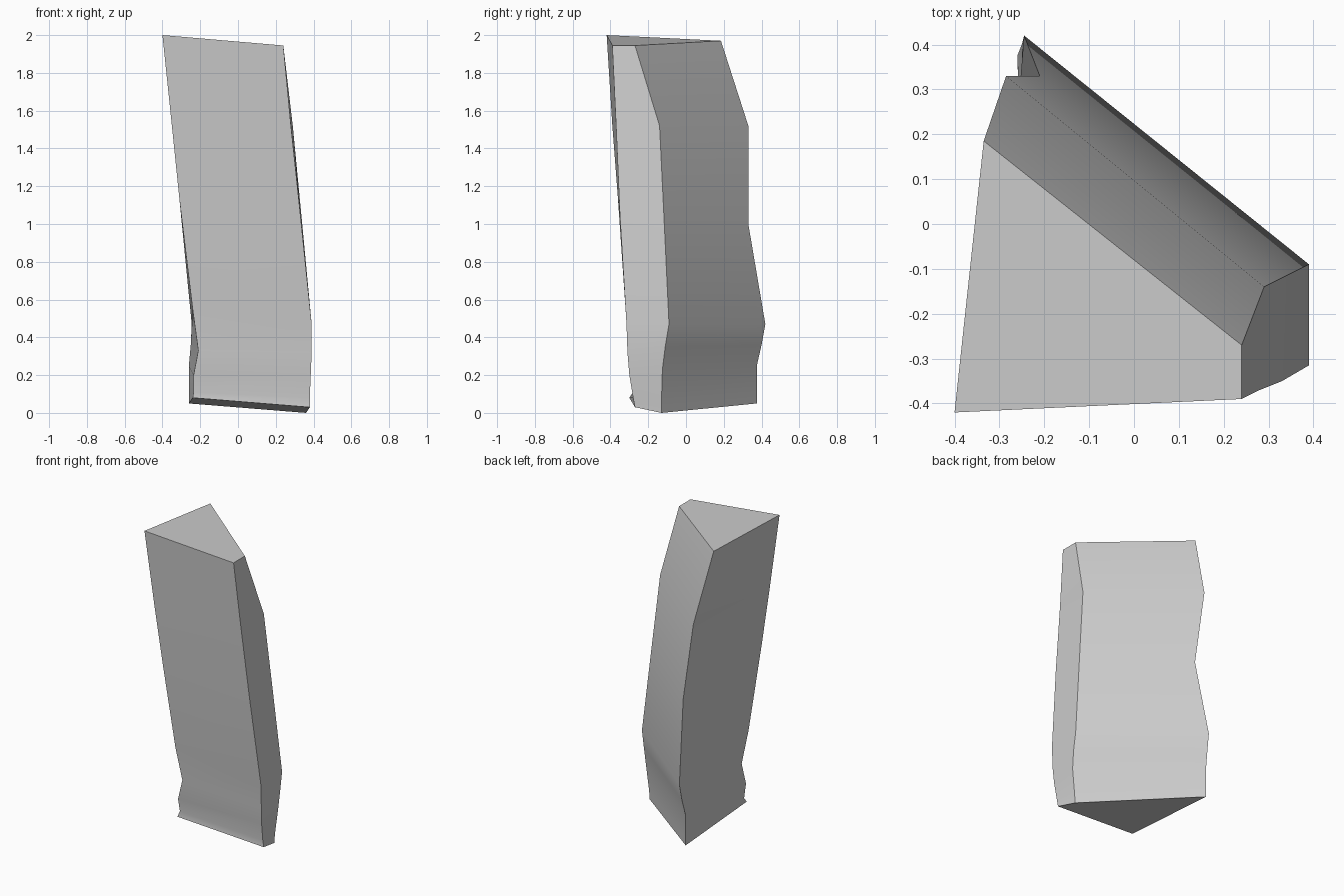
import bpy
import bmesh
import math

default_cube = bpy.data.objects.get("Cube")
if default_cube:
    bpy.data.objects.remove(default_cube, do_unlink=True)


def make_material(name, colour):
    material = bpy.data.materials.new(name)
    material.use_nodes = True
    material.diffuse_color = colour
    material.node_tree.nodes["Principled BSDF"].inputs["Base Color"].default_value = colour
    return material


def loft_corner_edges(name, corner_edges, material):
    """Join upright corner edges, listed counter-clockwise, into a closed solid."""
    mesh = bpy.data.meshes.new(name)
    bm = bmesh.new()
    columns = [[bm.verts.new(point) for point in edge] for edge in corner_edges]

    # Side walls between neighbouring corner edges
    for index, column in enumerate(columns):
        following = columns[(index + 1) % len(columns)]
        for low in range(len(column) - 1):
            high = low + 1
            bm.faces.new((column[low], following[low], following[high], column[high]))

    # Slanted end caps
    bm.faces.new([column[0] for column in reversed(columns)])
    bm.faces.new([column[-1] for column in columns])
    bmesh.ops.recalc_face_normals(bm, faces=bm.faces[:])
    bm.to_mesh(mesh)
    bm.free()
    mesh.materials.append(material)

    obj = bpy.data.objects.new(name, mesh)
    bpy.context.collection.objects.link(obj)
    bpy.ops.object.select_all(action="DESELECT")
    obj.select_set(True)
    bpy.context.view_layer.objects.active = obj
    bpy.ops.object.shade_smooth_by_angle(angle=math.radians(30))
    return obj


# Corner edges of the leaning stone shard, each from bottom to top
front_right_edge = [
    (-.24, -.3, .08), (-.235, -.28, .11), (-.235, -.3, .2), (-.21, -.29, .33),
    (-.24, -.32, .55), (-.31, -.36, 1.13), (-.35, -.39, 1.52), (-.4, -.42, 2),
]
front_left_edge = [
    (.38, -.27, .03), (.38, -.28, .08), (.385, -.3, .2), (.39, -.31, .32),
    (.39, -.315, .47), (.33, -.35, 1.05), (.28, -.37, 1.52), (.24, -.39, 1.945),
]
back_left_edge = [
    (.36, -.13, 0), (.365, -.13, .06), (.385, -.125, .23), (.39, -.11, .35),
    (.39, -.09, .47), (.34, -.115, 1), (.29, -.14, 1.52), (.24, -.27, 1.945),
]
back_edge = [
    (-.26, .375, .05), (-.26, .375, .1), (-.26, .375, .25), (-.25, .4, .36),
    (-.245, .42, .47), (-.21, .33, 1), (-.285, .33, 1.52), (-.335, .185, 1.97),
]

stone_grey = make_material("stone grey", (.6, .6, .6, 1))
loft_corner_edges(
    "stone_shard",
    [front_right_edge, front_left_edge, back_left_edge, back_edge],
    stone_grey,
)
